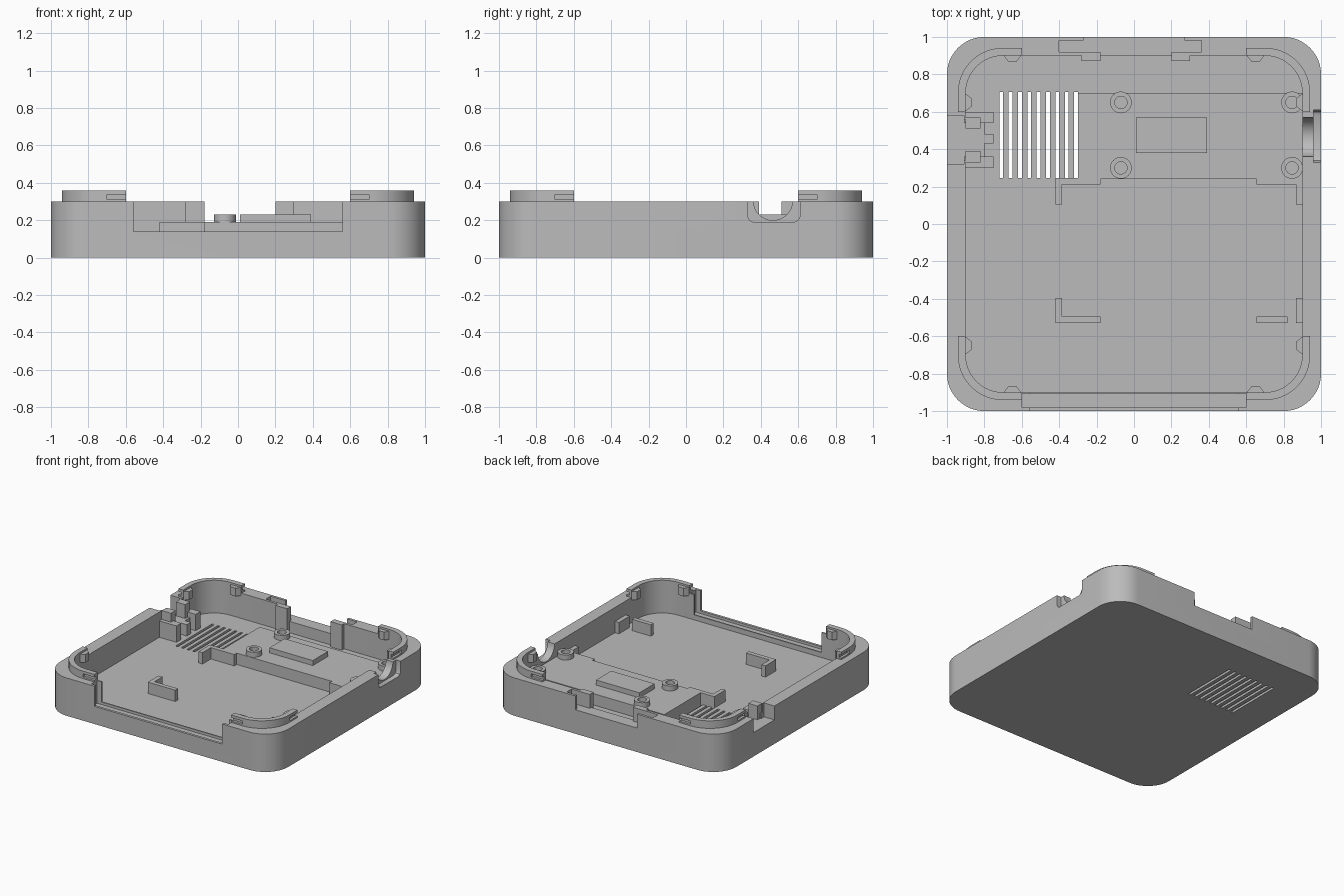
import bpy, bmesh, math

if "Cube" in bpy.data.objects:
    bpy.data.objects.remove(bpy.data.objects["Cube"])

grey = bpy.data.materials.new("light grey")
grey.diffuse_color = (0.5, 0.5, 0.5, 1)
grey.use_nodes = True
grey.node_tree.nodes["Principled BSDF"].inputs["Base Color"].default_value = grey.diffuse_color


def prism(name, pts, z0, z1):
    """Extrude a flat outline from z0 to z1."""
    bm = bmesh.new()
    face = bm.faces.new([bm.verts.new((x, y, z0)) for x, y in pts])
    top = bmesh.ops.extrude_face_region(bm, geom=[face])["geom"]
    bmesh.ops.translate(bm, vec=(0, 0, z1 - z0),
                        verts=[g for g in top if isinstance(g, bmesh.types.BMVert)])
    bmesh.ops.recalc_face_normals(bm, faces=bm.faces)
    me = bpy.data.meshes.new(name)
    bm.to_mesh(me)
    bm.free()
    me.materials.append(grey)
    ob = bpy.data.objects.new(name, me)
    bpy.context.collection.objects.link(ob)
    return ob


def box(name, x0, x1, y0, y1, z0, z1):
    return prism(name, [(x0, y0), (x1, y0), (x1, y1), (x0, y1)], z0, z1)


def circle(cx, cy, r, n=32):
    return [(cx + r * math.cos(2 * math.pi * i / n), cy + r * math.sin(2 * math.pi * i / n))
            for i in range(n)]


def rounded(h, r, n=12):
    """Rounded square outline with half size h and corner radius r."""
    pts = []
    for q, (sx, sy) in enumerate([(1, 1), (-1, 1), (-1, -1), (1, -1)]):
        for i in range(n + 1):
            a = math.pi / 2 * (q + i / n)
            pts.append((sx * (h - r) + r * math.cos(a), sy * (h - r) + r * math.sin(a)))
    return pts


def cut(ob, cutter):
    m = ob.modifiers.new("cut", 'BOOLEAN')
    m.operation, m.solver, m.object = 'DIFFERENCE', 'EXACT', cutter
    bpy.context.view_layer.objects.active = ob
    bpy.ops.object.modifier_apply(modifier=m.name)
    bpy.data.objects.remove(cutter)


def cut_box(ob, *dims):
    cut(ob, box("cutter", *dims))


def smooth(ob):
    bpy.ops.object.select_all(action='DESELECT')
    ob.select_set(True)
    bpy.context.view_layer.objects.active = ob
    bpy.ops.object.shade_smooth_by_angle(angle=math.radians(30))


FLOOR, DECK, RIM = 0.10, 0.19, 0.30

# Tray shell
shell = prism("case_shell", rounded(1.0, 0.2), 0, RIM)
cut(shell, prism("cutter", rounded(0.9, 0.2), FLOOR, 0.5))

# Front opening with a wider slide groove in its middle
cut_box(shell, -0.56, 0.56, -1.1, -0.85, 0.14, 0.5)
cut_box(shell, -0.6, 0.6, -0.98, -0.91, 0.12, 0.5)

# Back opening with hidden pockets behind the outer skin
cut_box(shell, -0.27, 0.27, 0.97, 1.1, DECK, 0.5)
cut_box(shell, -0.40, 0.36, 0.92, 0.98, DECK, 0.5)
cut_box(shell, -0.18, 0.20, 0.85, 0.93, DECK, 0.5)

# Left connector opening
cut_box(shell, -1.1, -0.91, 0.32, 0.58, DECK, 0.5)
cut_box(shell, -0.92, -0.85, 0.34, 0.56, DECK, 0.5)

# Right round cable opening with a shallow outer recess
recess = [(0.33, 0.5), (0.33, 0.22), (0.34, 0.2), (0.36, 0.19),
          (0.58, 0.19), (0.60, 0.2), (0.61, 0.22), (0.61, 0.5)]
half = [(0.465 + 0.105 * math.cos(math.pi * i / 16), 0.305 - 0.105 * math.sin(math.pi * i / 16))
        for i in range(17)]
for outline, x0 in ((recess, 0.96), (half + [(0.36, 0.5), (0.57, 0.5)], 0.8)):
    cutter = prism("cutter", outline, x0, 1.1)
    for v in cutter.data.vertices:
        v.co = (v.co.z, v.co.x, v.co.y)
    bm = bmesh.new()
    bm.from_mesh(cutter.data)
    bmesh.ops.recalc_face_normals(bm, faces=bm.faces)
    bm.to_mesh(cutter.data)
    bm.free()
    cut(shell, cutter)

# Vent slots through the floor
for i in range(9):
    x = -0.71 + i * 0.05
    cut_box(shell, x - 0.01, x + 0.01, 0.245, 0.705, -0.1, 0.2)
smooth(shell)

# Corner lips with snap slots in their outer faces
lips = prism("corner_lips", rounded(0.942, 0.242), RIM, 0.36)
cut(lips, prism("cutter", rounded(0.9, 0.2), 0.2, 0.5))
cut_box(lips, -0.6, 0.6, -1.1, 1.1, 0.2, 0.5)
cut_box(lips, -1.1, 1.1, -0.6, 0.6, 0.2, 0.5)
for s in (-1, 1):
    for t in (-1, 1):
        a, b = sorted((t * 0.59, t * 0.70))
        c, d = sorted((s * 0.922, s * 1.0))
        cut_box(lips, a, b, c, d, 0.312, 0.338)
        cut_box(lips, c, d, a, b, 0.312, 0.338)
smooth(lips)

# Snap nubs inside the lips: tapered wedges
for s in (-1, 1):
    for t in (-1, 1):
        for side in (False, True):
            pts = [(t * 0.65 - 0.05, s * 0.905), (t * 0.65 + 0.05, s * 0.905),
                   (t * 0.65 + 0.022, s * 0.868), (t * 0.65 - 0.022, s * 0.868)]
            if side:
                pts = [(y, x) for x, y in pts]
            prism("snap_nub", pts, 0.28, 0.345)

# Raised deck with a chip pad
box("deck", -0.30, 0.90, 0.24, 0.70, FLOOR - 0.01, DECK)
box("chip_pad", 0.01, 0.39, 0.38, 0.57, DECK - 0.01, 0.23)

# Screw standoffs
for x in (-0.07, 0.845):
    for y in (0.30, 0.65):
        post = prism("standoff", circle(x, y, 0.058), FLOOR, 0.23)
        cut(post, prism("cutter", circle(x, y, 0.033), DECK + 0.005, 0.3))
        smooth(post)

# Board corner brackets
for y0, y1, l0, l1 in ((0.21, 0.245, 0.105, 0.245), (-0.53, -0.495, -0.53, -0.395)):
    bracket = [(-0.42, l0), (-0.385, l0), (-0.385, y0), (-0.18, y0), (-0.18, y1), (-0.42, y1)]
    if l0 < 0:
        bracket = [(-0.42, y0), (-0.18, y0), (-0.18, y1), (-0.385, y1), (-0.385, l1), (-0.42, l1)]
    prism("corner_bracket", bracket, FLOOR - 0.01, DECK)
    box("wall_rib", 0.865, 0.905, l0, l1, FLOOR - 0.01, DECK)
box("bracket_bar", 0.655, 0.87, 0.21, 0.245, FLOOR - 0.01, DECK)
box("bracket_bar", 0.655, 0.82, -0.53, -0.495, FLOOR - 0.01, DECK)

# Posts beside the back opening
for x0, x1 in ((-0.28, -0.18), (0.20, 0.30)):
    box("back_post", x0, x1, 0.872, 0.92, FLOOR - 0.01, RIM)

# Connector cradle behind the left opening
for y0, y1 in ((0.30, 0.36), (0.54, 0.60)):
    box("cradle_cheek", -0.91, -0.75, y0, y1, FLOOR - 0.01, 0.23)
for y0, y1 in ((0.33, 0.39), (0.51, 0.57)):
    box("cradle_post", -0.90, -0.82, y0, y1, FLOOR - 0.01, RIM)
box("cradle_base", -0.91, -0.80, 0.35, 0.55, FLOOR - 0.01, DECK)
box("cradle_stop", -0.83, -0.75, 0.43, 0.48, FLOOR - 0.01, DECK)
